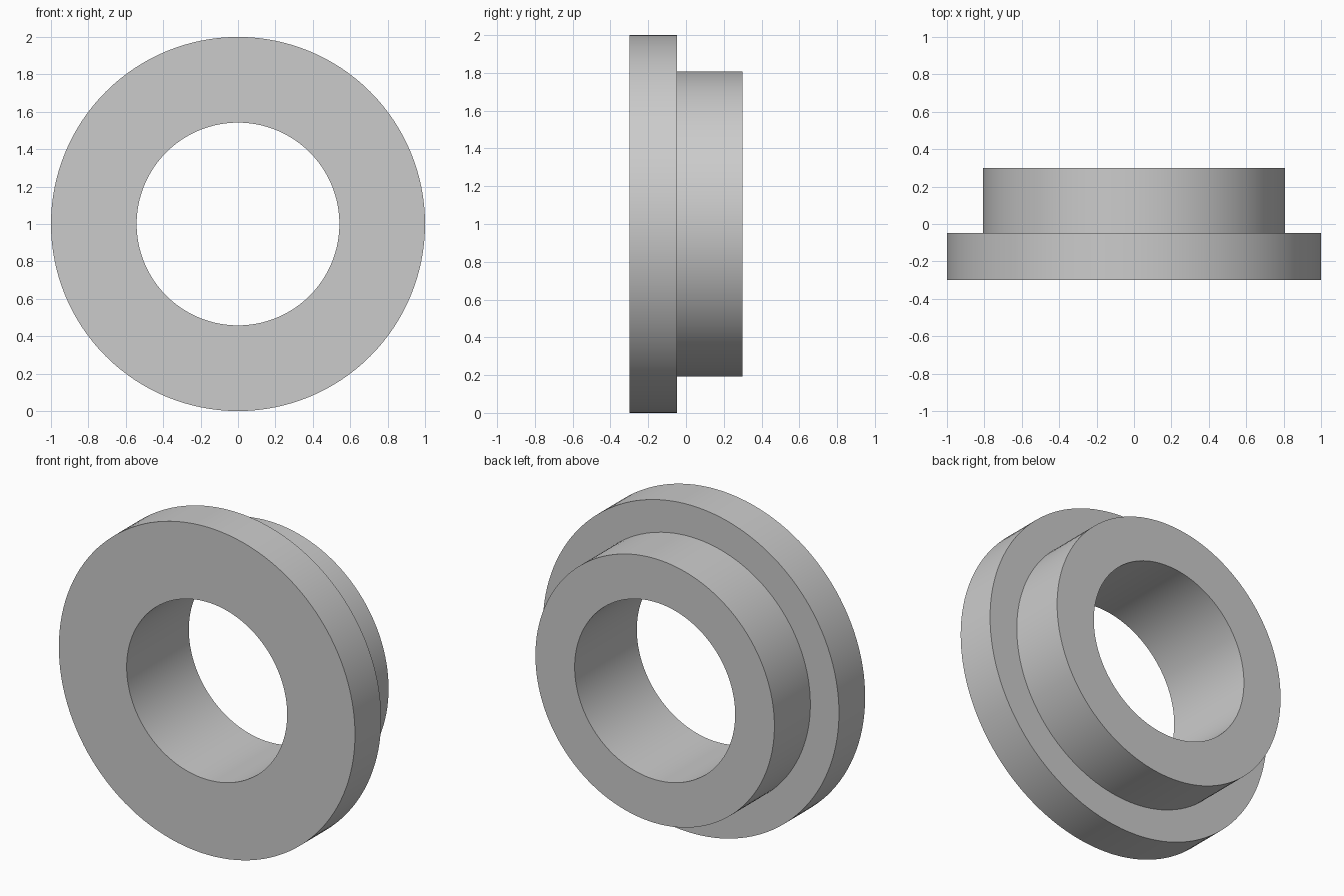
import bpy, bmesh, math
from mathutils import Matrix

cube = bpy.data.objects.get("Cube")
if cube:
    bpy.data.objects.remove(cube, do_unlink=True)

# Plain grey material
grey = bpy.data.materials.new("light_grey")
grey.use_nodes = True
colour = (0.6, 0.6, 0.6, 1)
grey.diffuse_color = colour
grey.node_tree.nodes["Principled BSDF"].inputs["Base Color"].default_value = colour

# Closed cross-section as (radius, y), lathed around the y axis
OUTER, HUB, BORE = 1.0, 0.807, 0.542
FRONT, STEP, BACK = -0.3, -0.047, 0.3
profile = [(BORE, FRONT), (OUTER, FRONT), (OUTER, STEP),
           (HUB, STEP), (HUB, BACK), (BORE, BACK)]
SEGMENTS = 128

bm = bmesh.new()
verts = [bm.verts.new((r, y, 0)) for r, y in profile]
edges = [bm.edges.new((v, verts[(i + 1) % len(verts)])) for i, v in enumerate(verts)]
bmesh.ops.spin(bm, geom=verts + edges, cent=(0, 0, 0), axis=(0, 1, 0),
               angle=math.tau, steps=SEGMENTS, use_duplicate=False)
bmesh.ops.remove_doubles(bm, verts=bm.verts, dist=0.0001)
bmesh.ops.recalc_face_normals(bm, faces=bm.faces)
bmesh.ops.transform(bm, matrix=Matrix.Translation((0, 0, OUTER)), verts=bm.verts)

# Flanged bushing
mesh = bpy.data.meshes.new("flanged_bushing")
bm.to_mesh(mesh)
bm.free()
mesh.materials.append(grey)
bushing = bpy.data.objects.new("flanged_bushing", mesh)
bpy.context.collection.objects.link(bushing)

# Smooth the round walls, keep the rims sharp
bpy.ops.object.select_all(action="DESELECT")
bushing.select_set(True)
bpy.context.view_layer.objects.active = bushing
bpy.ops.object.shade_smooth_by_angle(angle=math.radians(30))
